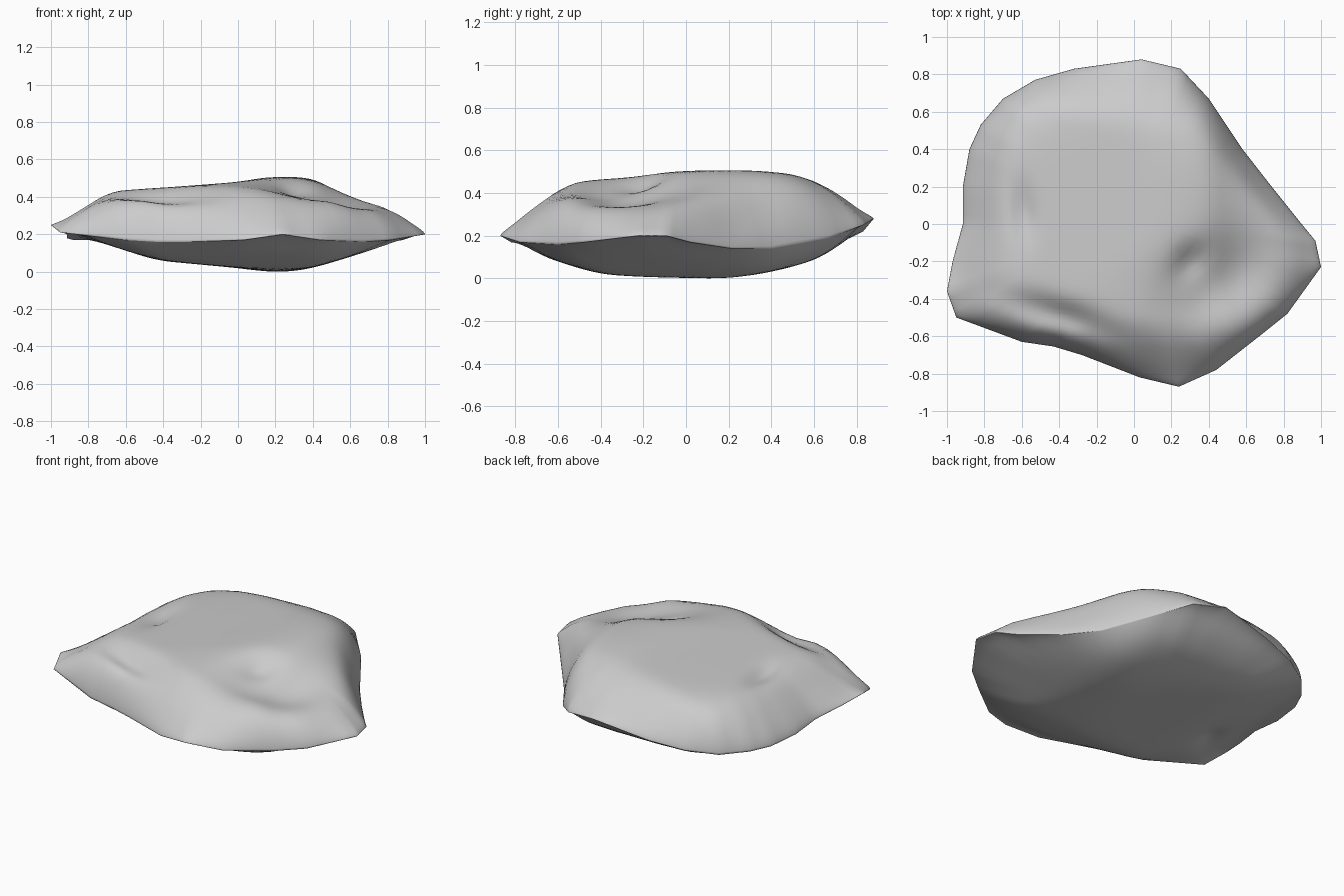
import bpy, bmesh, math

if "Cube" in bpy.data.objects:
    bpy.data.objects.remove(bpy.data.objects["Cube"])

# Rim outline seen from above, counter-clockwise: x, y, z
RIM = [(1.0, -.23, .21), (.97, -.09, .21), (.88, .02, .18), (.72, .22, .15), (.58, .40, .15),
       (.40, .67, .20), (.25, .83, .26), (.04, .88, .29), (-.32, .83, .23), (-.53, .77, .20),
       (-.70, .67, .18), (-.82, .53, .18), (-.88, .40, .18), (-.915, .2, .19), (-.915, 0, .21),
       (-.97, -.2, .24), (-1, -.36, .26), (-.95, -.50, .22), (-.6, -.63, .18), (-.43, -.655, .17),
       (-.28, -.70, .17), (.03, -.82, .18), (.24, -.87, .21), (.44, -.78, .18), (.67, -.60, .17),
       (.82, -.48, .18)]
# Side-on profiles: position, height
TOP_X = [(-1, .27), (-.68, .445), (-.4, .46), (0, .49), (.2, .525), (.38, .52), (.55, .445), (.8, .385), (1, .27)]
TOP_Y = [(-.87, .26), (-.7, .375), (-.57, .465), (-.25, .495), (-.08, .525), (.3, .525), (.52, .50), (.7, .43), (.87, .32)]
LOW_X = [(-1, .24), (-.9, .21), (-.43, .07), (0, .03), (.22, .0), (.4, .03), (.95, .19), (1, .21)]
LOW_Y = [(-.87, .2), (-.7, .11), (-.4, .03), (-.2, .015), (.15, .0), (.4, .04), (.65, .1), (.8, .18), (.88, .28)]
# Dents: x, y, half length, half width, turn in degrees, depth
TOP_DENTS = [(.30, -.20, .11, .07, 50, .04), (.47, -.33, .30, .22, 40, .11), (-.59, .06, .16, .06, 95, .04),
             (-.38, -.50, .27, .08, -18, .07), (.70, .25, .24, .07, -50, .09)]
LOW_DENTS = [(-.72, -.17, .15, .07, 60, -.03)]


def at(profile, t):
    for (a, u), (b, v) in zip(profile, profile[1:]):
        if t <= b:
            return u + (v - u) * max(0, (t - a) / (b - a))
    return profile[-1][1]


def soft(profile, t):
    return sum(at(profile, t + d * .025) for d in range(-3, 4)) / 7


def soft_max(a, b, k=.025):
    h = max(k - abs(a - b), 0) / k
    return max(a, b) + h * h * k / 4


def dents(items, x, y):
    total = 0
    for cx, cy, l, w, turn, depth in items:
        c, s = math.cos(math.radians(turn)), math.sin(math.radians(turn))
        u, v = (x - cx) * c + (y - cy) * s, (y - cy) * c - (x - cx) * s
        total += depth * math.exp(-(u / l) ** 2 - (v / w) ** 2)
    return total


def height(x, y, r, rim, upper):
    if upper:
        z = -soft_max(-soft(TOP_X, x), -soft(TOP_Y, y)) - dents(TOP_DENTS, x, y)
        z = max(z, rim)
    else:
        z = soft_max(soft(LOW_X, x), soft(LOW_Y, y)) - dents(LOW_DENTS, x, y)
        z = min(z, rim)
    # Rounded shoulder: drop to the rim like the edge of a superellipse
    w = 1 - (1 - r ** 9) ** .65 if upper else r ** 8
    return z * (1 - w) + rim * w


# Dense rim with straight runs between the outline points
SUB, RINGS = 4, 32
rim = []
for a, b in zip(RIM, RIM[1:] + RIM[:1]):
    rim += [tuple(p + (q - p) * i / SUB for p, q in zip(a, b)) for i in range(SUB)]
n = len(rim)

# Upper and lower shells sharing the rim
bm = bmesh.new()
edge = [bm.verts.new(p) for p in rim]
for upper in (True, False):
    outer = edge
    for k in range(RINGS - 1, 0, -1):
        r = math.sin(k / RINGS * math.pi / 2)
        ring = [bm.verts.new((x * r, y * r, height(x * r, y * r, r, z, upper))) for x, y, z in rim]
        for i in range(n):
            j = (i + 1) % n
            bm.faces.new((outer[i], outer[j], ring[j], ring[i]))
        outer = ring
    tip = bm.verts.new((0, 0, height(0, 0, 0, .2, upper)))
    for i in range(n):
        bm.faces.new((outer[i], outer[(i + 1) % n], tip))
bmesh.ops.recalc_face_normals(bm, faces=bm.faces)
low = min(v.co.z for v in bm.verts)
bmesh.ops.translate(bm, verts=bm.verts, vec=(0, 0, -low))

# Flat rock
mesh = bpy.data.meshes.new("flat_rock")
bm.to_mesh(mesh)
bm.free()
rock = bpy.data.objects.new("flat_rock", mesh)
bpy.context.collection.objects.link(rock)
bpy.context.view_layer.objects.active = rock
rock.select_set(True)
bpy.ops.object.shade_smooth()
